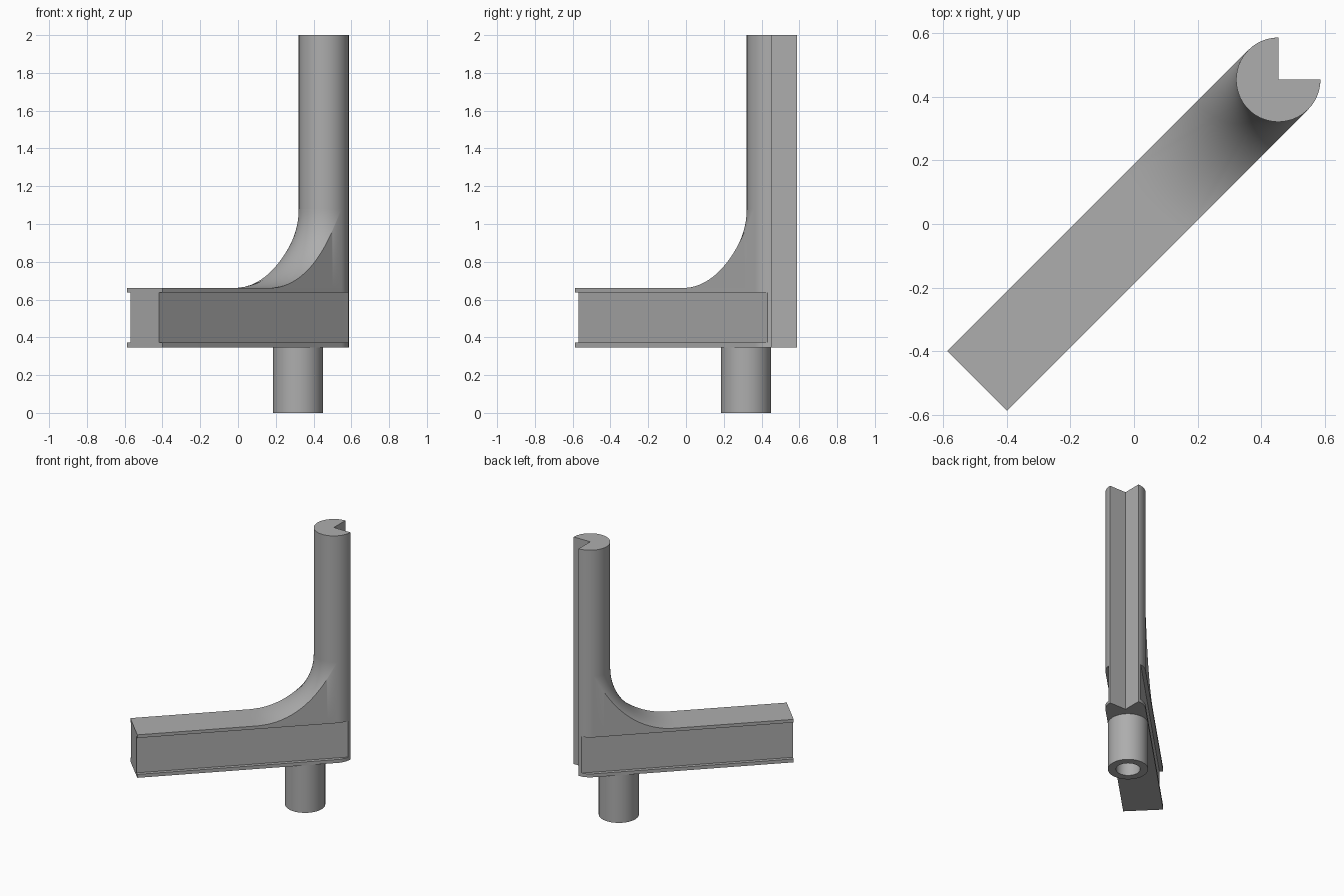
import bpy
import bmesh
from math import sin, cos, asin, pi, radians, sqrt

cube = bpy.data.objects.get("Cube")
if cube:
    bpy.data.objects.remove(cube, do_unlink=True)

R = 0.1325            # column radius, also half the beam width
WEB = 0.1075          # half width of the recessed web
LENGTH = 1.34         # column axis to the beam end
FILLET = 0.42
BEAM_BASE, BEAM_TOP, TOP = 0.347, 0.66, 2.0
AXIS = (0.454, 0.454, 0)

grey = bpy.data.materials.new("plain grey")
grey.use_nodes = True
colour = (0.42, 0.42, 0.42, 1)
grey.diffuse_color = colour
grey.node_tree.nodes["Principled BSDF"].inputs["Base Color"].default_value = colour


def finish(name, bm):
    """Place the mesh on the column axis, with local x along the diagonal beam."""
    bmesh.ops.remove_doubles(bm, verts=bm.verts, dist=1e-5)
    bmesh.ops.recalc_face_normals(bm, faces=bm.faces)
    mesh = bpy.data.meshes.new(name)
    bm.to_mesh(mesh)
    bm.free()
    mesh.materials.append(grey)
    obj = bpy.data.objects.new(name, mesh)
    bpy.context.collection.objects.link(obj)
    obj.location = AXIS
    obj.rotation_euler.z = radians(225)
    bpy.ops.object.select_all(action='DESELECT')
    obj.select_set(True)
    bpy.context.view_layer.objects.active = obj
    bpy.ops.object.shade_smooth_by_angle(angle=radians(30))


def notched_arc(reach, steps=48):
    """Arc around the back of the column, with the quarter notch cut to its axis."""
    half = [pi / 4 + (reach - pi / 4) * i / steps for i in range(steps + 1)]
    right = [(-R * cos(a), -R * sin(a)) for a in reversed(half)]
    left = [(-R * cos(a), R * sin(a)) for a in half]
    return right + [(0, 0)] + left


def prism(name, outline, low, high):
    bm = bmesh.new()
    rings = [[bm.verts.new((x, y, z)) for x, y in outline] for z in (low, high)]
    for ring in rings:
        bm.faces.new(ring)
    n = len(outline)
    for i in range(n):
        j = (i + 1) % n
        bm.faces.new((rings[0][i], rings[0][j], rings[1][j], rings[1][i]))
    finish(name, bm)


def beam_outline(half_width):
    arc = notched_arc(asin(half_width / R), 24)
    return [(LENGTH, -half_width)] + arc + [(LENGTH, half_width)]


# Beam: two flanges with a narrower web between them
prism("bottom_flange", beam_outline(R), BEAM_BASE, 0.372)
prism("beam_web", beam_outline(WEB), 0.372, 0.637)
prism("top_flange", beam_outline(R), 0.637, BEAM_TOP)

# Notched column
prism("column", notched_arc(pi)[:-1], BEAM_TOP, TOP)

# Fillet revolved around the column, trimmed flush with the beam sides
bm = bmesh.new()
outer = R + FILLET
trim = asin(R / outer)
side = [trim + (pi / 2 - trim) * i / 40 for i in range(41)]
angles = [-a for a in reversed(side)] + [trim * i / 6 for i in range(-5, 6)] + side
rows = []
for a in angles:
    limit = min(outer, R / max(abs(sin(a)), 0.01))
    row = []
    for k in range(33):
        r = R + (limit - R) * (k / 32) ** 2
        z = BEAM_TOP + FILLET - sqrt(max(0, FILLET ** 2 - (outer - r) ** 2))
        row.append(bm.verts.new((r * cos(a), r * sin(a), z)))
    row.append(bm.verts.new((limit * cos(a), limit * sin(a), BEAM_TOP)))
    rows.append(row)
for near, far in zip(rows, rows[1:]):
    for k in range(33):
        bm.faces.new((near[k], near[k + 1], far[k + 1], far[k]))
bmesh.ops.dissolve_degenerate(bm, dist=1e-5, edges=bm.edges)
finish("fillet", bm)

# Hollow peg under the beam
bm = bmesh.new()
profile = [(R, BEAM_BASE), (R, 0), (0.08, 0), (0.08, BEAM_BASE)]
points = [bm.verts.new((r, 0, z)) for r, z in profile]
edges = [bm.edges.new(pair) for pair in zip(points, points[1:])]
bmesh.ops.spin(bm, geom=points + edges, cent=(0, 0, 0), axis=(0, 0, 1),
               angle=2 * pi, steps=64)
bmesh.ops.translate(bm, verts=bm.verts, vec=(0.192, 0, 0))
finish("peg", bm)
